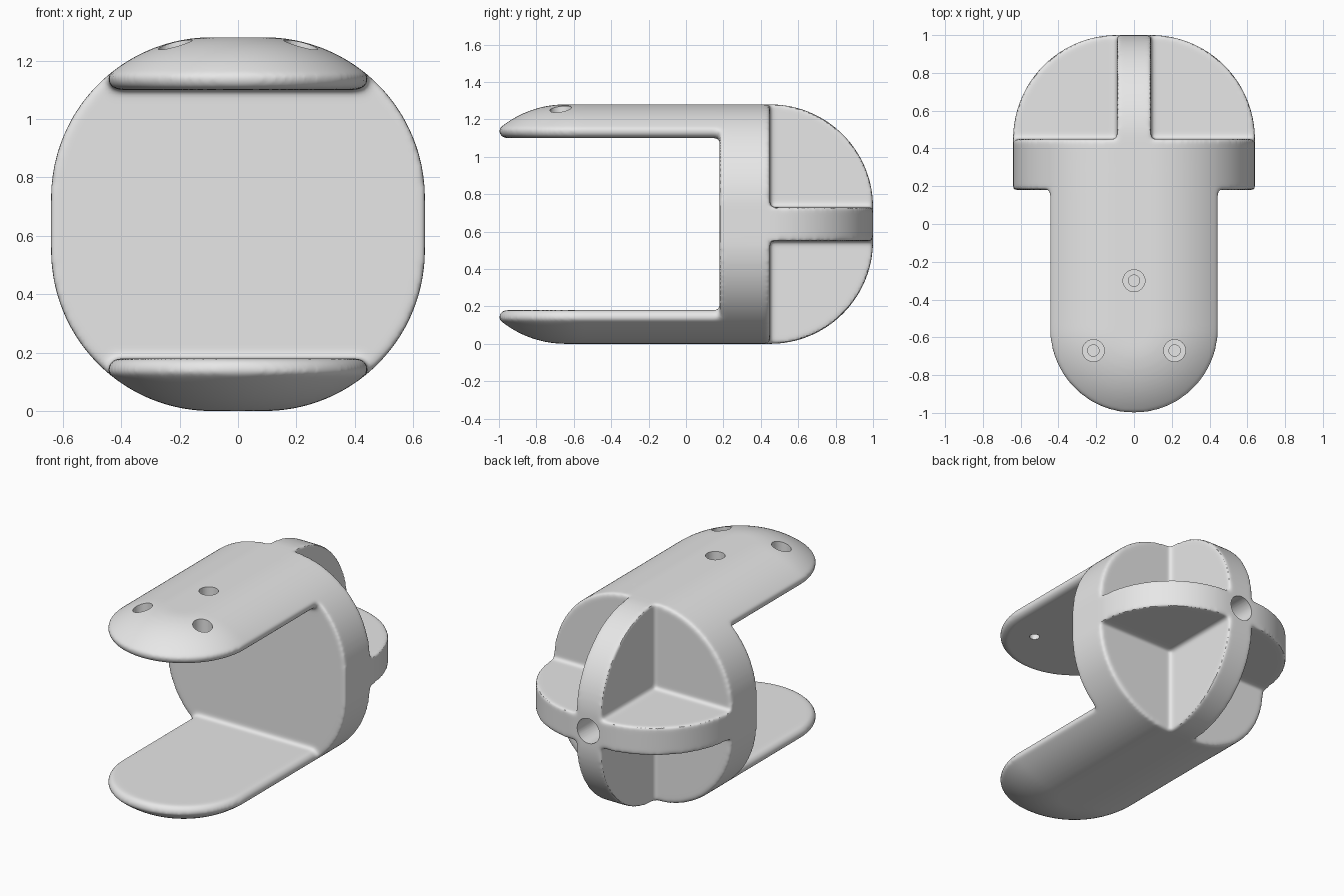
import bpy, bmesh
from math import sin, cos, pi, sqrt
from mathutils import Vector

HALF, FLAT, R = 0.64, 0.09, 0.55      # body half size, flat half width, corner radius
MID = HALF                            # height of the body axis
PLATE_FRONT, PLATE_BACK = 0.18, 0.45
ARM_W, ARM_TIP, ARM_IN, ROUND = 0.445, -0.555, 1.10, 0.04

old = bpy.data.objects.get("Cube")
if old:
    bpy.data.objects.remove(old)


def loft(bm, rings):
    """Skin closed rings of points and cap both ends."""
    loops = [[bm.verts.new(p) for p in ring] for ring in rings]
    n = len(loops[0])
    for a, b in zip(loops, loops[1:]):
        for i in range(n):
            j = (i + 1) % n
            bm.faces.new((a[i], a[j], b[j], b[i]))
    bm.faces.new(loops[0][::-1])
    bm.faces.new(loops[-1])


def arc(cx, cy, r, start, end, steps):
    span = end - start
    return [(cx + r * cos(start + span * i / steps),
             cy + r * sin(start + span * i / steps)) for i in range(steps + 1)]


def make_object(name, bm):
    bmesh.ops.recalc_face_normals(bm, faces=bm.faces[:])
    mesh = bpy.data.meshes.new(name)
    bm.to_mesh(mesh)
    bm.free()
    obj = bpy.data.objects.new(name, mesh)
    bpy.context.collection.objects.link(obj)
    return obj


bm = bmesh.new()

# Upright plate with a rounded square outline
outline = []
for k, (sx, sz) in enumerate([(1, 1), (-1, 1), (-1, -1), (1, -1)]):
    outline += arc(sx * FLAT, MID + sz * FLAT, R, k * pi / 2, (k + 1) * pi / 2, 32)
loft(bm, [[(x, y, z) for x, z in outline] for y in (PLATE_FRONT, PLATE_BACK)])

# Two crossed ribs behind the plate
side = [(HALF, 0.3)] + arc(FLAT, PLATE_BACK, R, 0, pi / 2, 40)
rib = side + [(-u, y) for u, y in reversed(side)]
loft(bm, [[(t, y, MID + u) for u, y in rib] for t in (-FLAT, FLAT)])
loft(bm, [[(u, y, MID + t) for u, y in rib] for t in (-FLAT, FLAT)])

# Arms: nested round-ended outlines that follow the body curve, then a rounded inner edge
steps = 20
section = []
for i in range(steps + 1):
    d = FLAT + (ARM_W - FLAT) * i / steps
    section.append((d, MID + FLAT + sqrt(R * R - (d - FLAT) ** 2)))
section += arc(ARM_W - ROUND, ARM_IN + ROUND, ROUND, 0, -pi / 2, 6)


def arm_outline(d, z):
    pts = [(d, 0.3)] + arc(0, ARM_TIP, d, 0, -pi, 48) + [(-d, 0.3)]
    return [(x, y, z) for x, y in pts]


loft(bm, [arm_outline(d, z) for d, z in section])
loft(bm, [arm_outline(d, 2 * MID - z) for d, z in section])

bracket = make_object("ribbed_bracket", bm)

# Cutters: three stepped screw holes in the upper arm and a blind socket at the back
bm = bmesh.new()
for x, y in [(0, -0.30), (0.215, -0.67), (-0.215, -0.67)]:
    loft(bm, [[(px, py, z) for px, py in arc(x, y, r, 0, 2 * pi, 32)[:-1]]
              for r, z in [(0.03, 1.0), (0.03, 1.18), (0.058, 1.18), (0.058, 1.4)]])
loft(bm, [[(px, y, pz) for px, pz in arc(0, MID, 0.08, 0, 2 * pi, 48)[:-1]]
          for y in (0.6, 1.1)])
cutter = make_object("hole_cutter", bm)
cutter.hide_render = True

# Fuse the parts, soften every edge into a small fillet, then drill
fuse = bracket.modifiers.new("fuse", 'REMESH')
fuse.mode = 'VOXEL'
fuse.voxel_size = 0.011
soften = bracket.modifiers.new("soften", 'SMOOTH')
soften.factor = 0.5
soften.iterations = 10
drill = bracket.modifiers.new("drill", 'BOOLEAN')
drill.operation = 'DIFFERENCE'
drill.solver = 'EXACT'
drill.object = cutter

bpy.context.view_layer.update()
graph = bpy.context.evaluated_depsgraph_get()
final = bpy.data.meshes.new_from_object(bracket.evaluated_get(graph))
bracket.modifiers.clear()
bracket.data = final
final.name = "ribbed_bracket"
bpy.data.objects.remove(cutter)

# Plain grey finish
grey = bpy.data.materials.new("light_grey")
grey.use_nodes = True
colour = (0.8, 0.8, 0.8, 1)
grey.diffuse_color = colour
grey.node_tree.nodes["Principled BSDF"].inputs["Base Color"].default_value = colour
final.materials.clear()
final.materials.append(grey)

bpy.ops.object.select_all(action='DESELECT')
bracket.select_set(True)
bpy.context.view_layer.objects.active = bracket
bpy.ops.object.shade_smooth_by_angle(angle=pi / 5)
